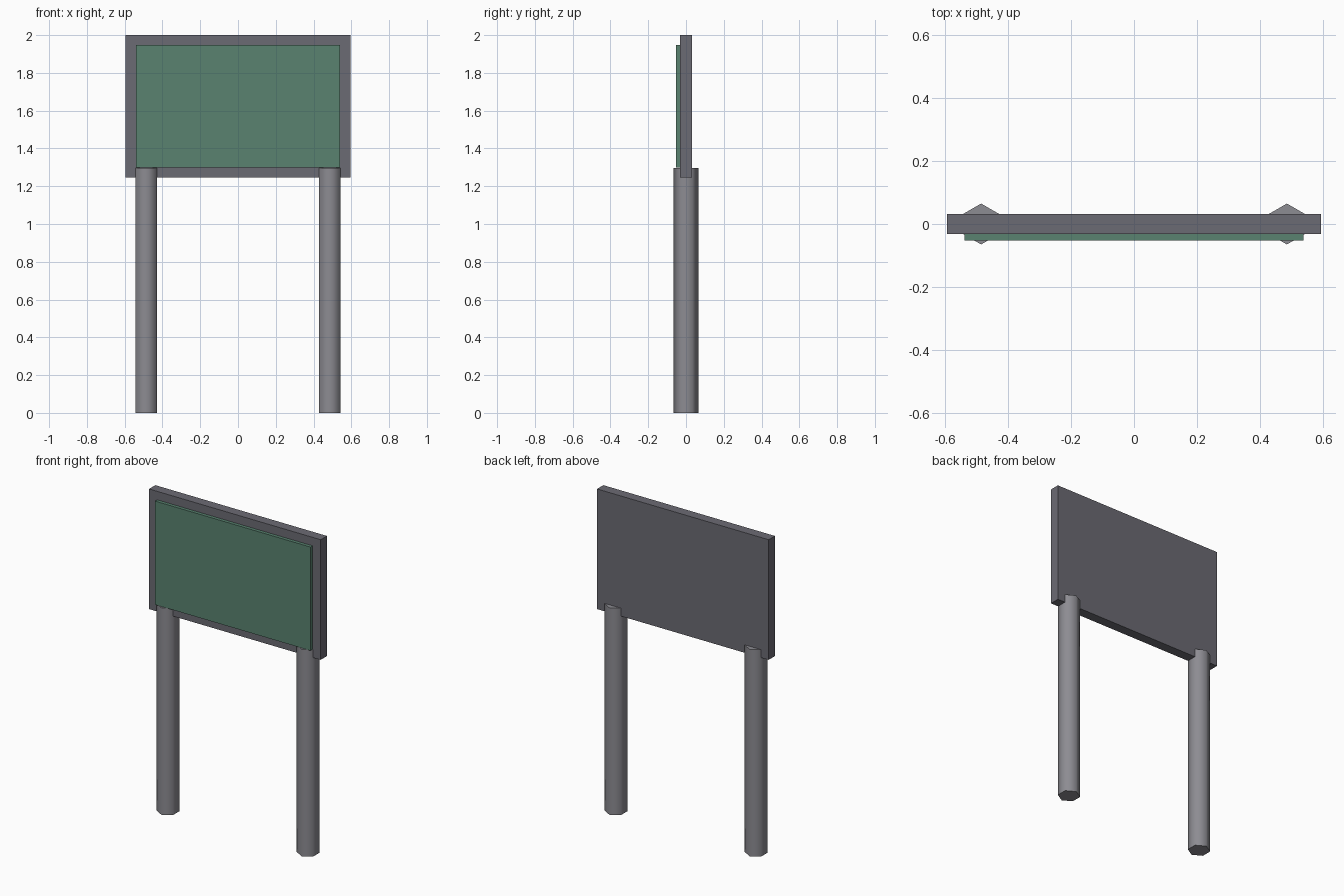
import bpy, bmesh, math

if "Cube" in bpy.data.objects:
    bpy.data.objects.remove(bpy.data.objects["Cube"])


def material(name, r, g, b):
    mat = bpy.data.materials.new(name)
    mat.diffuse_color = (r, g, b, 1)
    mat.use_nodes = True
    mat.node_tree.nodes["Principled BSDF"].inputs["Base Color"].default_value = mat.diffuse_color
    return mat


def new_object(name, bm, mat):
    bmesh.ops.recalc_face_normals(bm, faces=bm.faces)
    mesh = bpy.data.meshes.new(name)
    bm.to_mesh(mesh)
    bm.free()
    mesh.materials.append(mat)
    obj = bpy.data.objects.new(name, mesh)
    bpy.context.collection.objects.link(obj)
    return obj


def box(name, half_x, y0, y1, z0, z1, mat):
    bm = bmesh.new()
    bmesh.ops.create_cube(bm, size=1)
    for v in bm.verts:
        v.co = (v.co.x * 2 * half_x,
                (y0 + y1) / 2 + v.co.y * (y1 - y0),
                (z0 + z1) / 2 + v.co.z * (z1 - z0))
    return new_object(name, bm, mat)


def post(name, x, radius, height, mat):
    # Six-sided post with corners facing front and back, smooth sides, flat caps
    bm = bmesh.new()
    ring = [bm.verts.new((x + radius * math.cos(a), radius * math.sin(a), 0))
            for a in (math.radians(90 + 60 * i) for i in range(6))]
    base = bm.faces.new(ring)
    top = bmesh.ops.extrude_face_region(bm, geom=[base], use_keep_orig=True)["geom"]
    bmesh.ops.translate(bm, vec=(0, 0, height),
                        verts=[g for g in top if isinstance(g, bmesh.types.BMVert)])
    for f in bm.faces:
        f.smooth = len(f.verts) == 4
    for e in bm.edges:
        e.smooth = all(f.smooth for f in e.link_faces)
    return new_object(name, bm, mat)


dark_grey = material("dark_grey", 0.148, 0.145, 0.172)
green = material("green", 0.10, 0.225, 0.162)
post_grey = material("post_grey", 0.265, 0.262, 0.288)

# Sign board
box("board", 0.595, -0.031, 0.031, 1.247, 2.0, dark_grey)

# Green panel on the front face
box("panel", 0.539, -0.052, -0.031, 1.298, 1.947, green)

# Two posts
for side, x in (("left", -0.486), ("right", 0.486)):
    post(side + "_post", x, 0.065, 1.297, post_grey)
